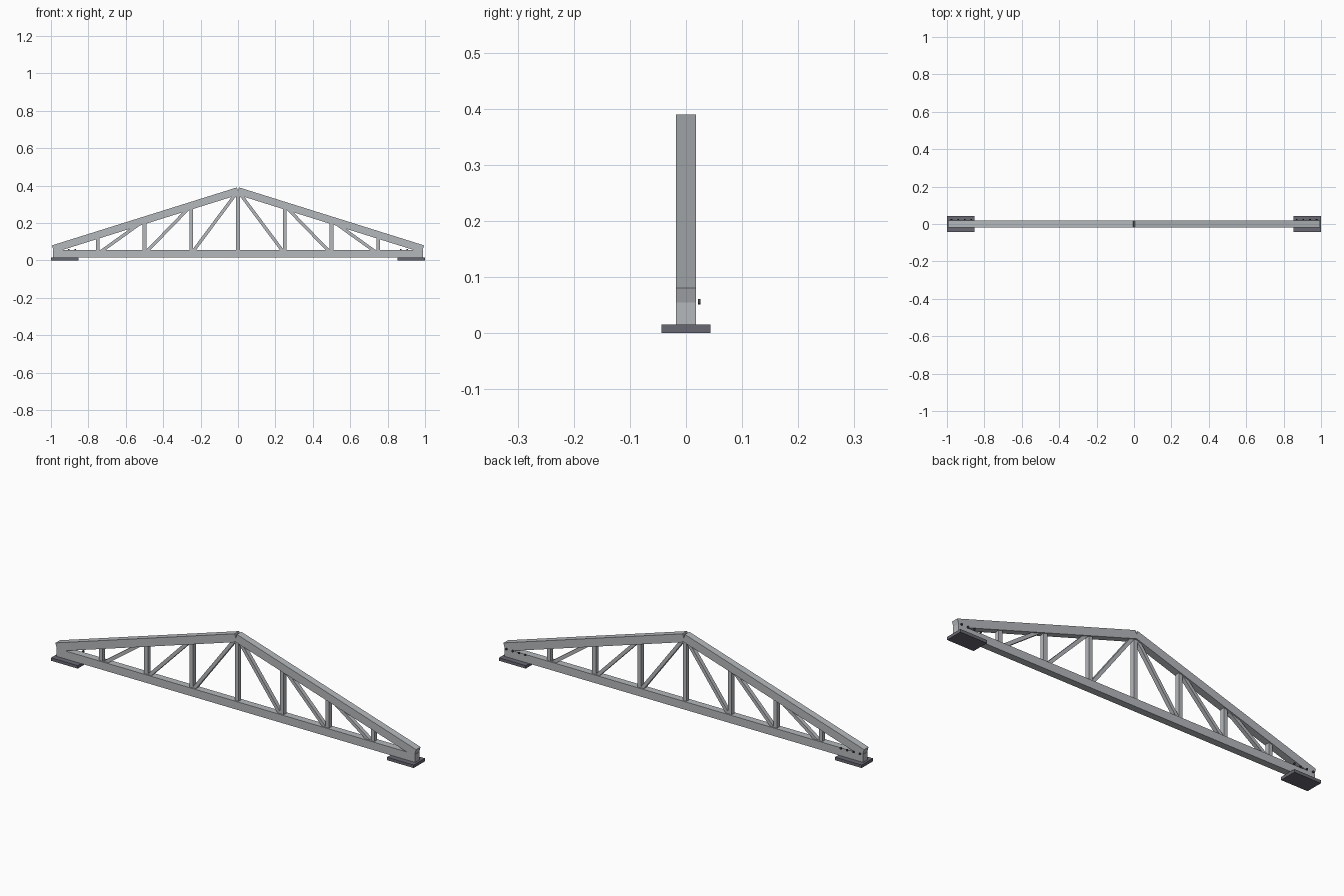
import bpy, math
from mathutils import Vector

cube = bpy.data.objects.get("Cube")
if cube:
    bpy.data.objects.remove(cube, do_unlink=True)


def material(name, rgb):
    m = bpy.data.materials.new(name)
    m.use_nodes = True
    m.diffuse_color = (*rgb, 1)
    m.node_tree.nodes["Principled BSDF"].inputs["Base Color"].default_value = (*rgb, 1)
    return m


steel = material("light steel grey", (0.46, 0.48, 0.50))
dark_steel = material("dark plate grey", (0.14, 0.14, 0.17))
bolt_grey = material("bolt grey", (0.06, 0.06, 0.07))


def finish(name, mat):
    ob = bpy.context.object
    ob.name = name
    bpy.ops.object.transform_apply(location=False, rotation=True, scale=True)
    ob.data.materials.append(mat)
    return ob


def bar(name, start, end, height, depth, mat=steel):
    """Rectangular member between two (x, z) points in the truss plane."""
    a, b = Vector((start[0], 0, start[1])), Vector((end[0], 0, end[1]))
    d = b - a
    bpy.ops.mesh.primitive_cube_add(size=1, location=(a + b) / 2,
                                    rotation=(0, -math.atan2(d.z, d.x), 0))
    bpy.context.object.scale = (d.length, depth, height)
    return finish(name, mat)


CHORD_H, CHORD_D = 0.04, 0.035
BOTTOM_Z, END_X, END_Z, APEX_Z = 0.035, 0.989, 0.061, 0.371


def rafter_z(x):
    return APEX_Z - (APEX_Z - END_Z) * abs(x) / END_X


# Bottom chord and king post
bar("bottom_chord", (-END_X, BOTTOM_Z), (END_X, BOTTOM_Z), CHORD_H, CHORD_D)
bar("king_post", (0, BOTTOM_Z), (0, APEX_Z), 0.02, 0.022)

for side, s in (("left", 1), ("right", -1)):
    # Sloping top chord
    bar(side + "_top_chord", (s * END_X, END_Z), (0, APEX_Z), CHORD_H, CHORD_D)

    # Web posts and the diagonals rising toward the ridge
    for i in (1, 2, 3):
        x, inner = s * 0.25 * i, s * 0.25 * (i - 1)
        bar(f"{side}_post_{i}", (x, BOTTOM_Z), (x, rafter_z(x)), 0.02, 0.022)
        bar(f"{side}_diagonal_{i}", (x, BOTTOM_Z), (inner, rafter_z(inner)), 0.017, 0.02)

    # Bearing plate
    bar(side + "_bearing_plate", (s * 0.853, 0.0075), (s, 0.0075), 0.015, 0.088, dark_steel)

    # Row of bolt heads along the back
    for i in range(4):
        bpy.ops.mesh.primitive_cylinder_add(
            vertices=12, radius=0.005, depth=0.005,
            location=(s * (0.87 + 0.035 * i), 0.0235, 0.056),
            rotation=(math.pi / 2, 0, 0))
        finish(f"{side}_bolt_{i + 1}", bolt_grey)
        bpy.ops.object.shade_smooth_by_angle()
